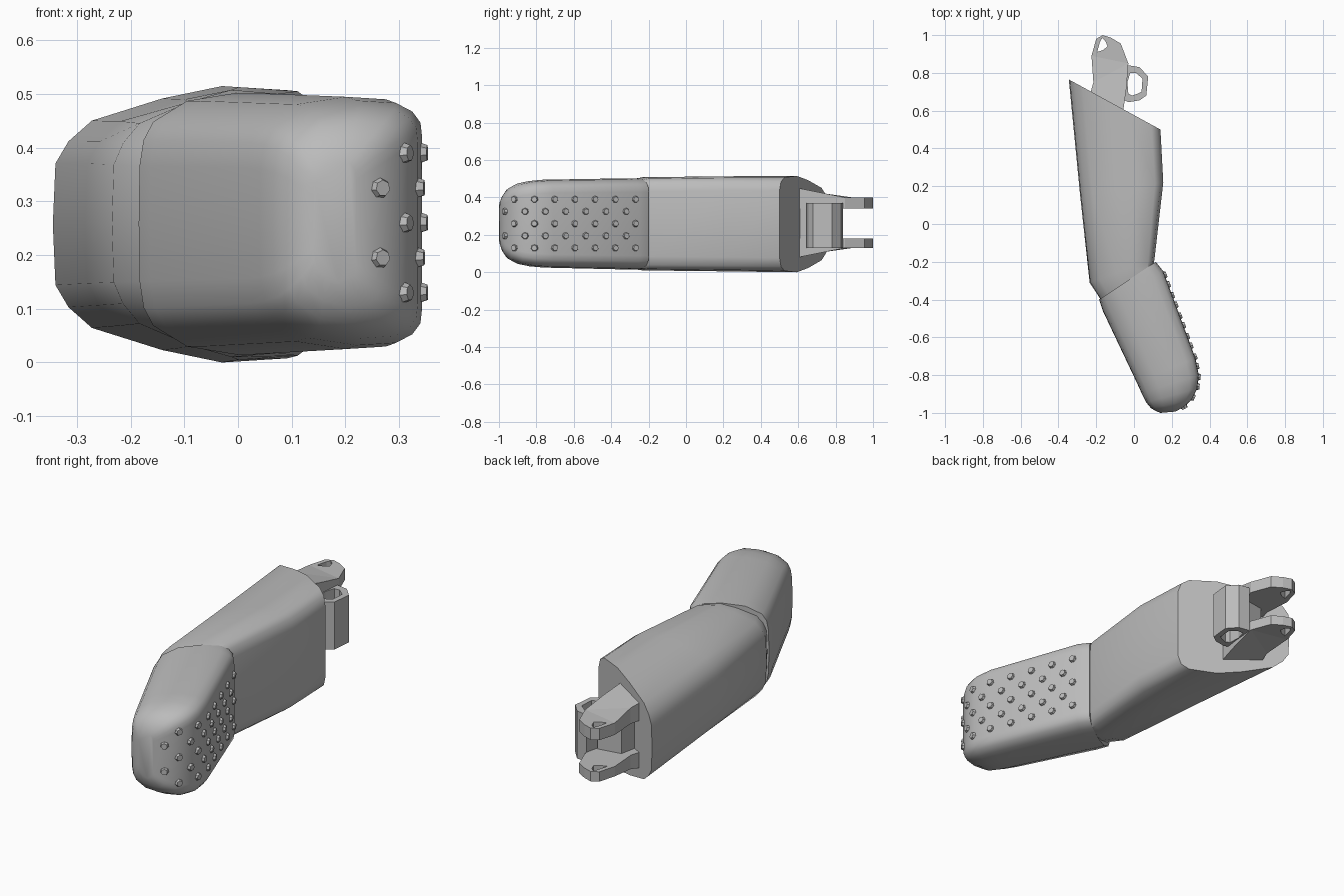
import bpy, bmesh, math
from mathutils import Vector, Matrix

cube = bpy.data.objects.get("Cube")
if cube:
    bpy.data.objects.remove(cube, do_unlink=True)

grey = bpy.data.materials.new("plain grey")
grey.use_nodes = True
colour = (0.5, 0.5, 0.5, 1)
grey.diffuse_color = colour
grey.node_tree.nodes["Principled BSDF"].inputs["Base Color"].default_value = colour


def finish(name, bm, smooth_angle=0):
    """Turn a bmesh into an object, smooth below the given angle."""
    bmesh.ops.recalc_face_normals(bm, faces=bm.faces)
    if smooth_angle:
        for f in bm.faces:
            f.smooth = True
        for e in bm.edges:
            e.smooth = e.calc_face_angle(0) < math.radians(smooth_angle)
    mesh = bpy.data.meshes.new(name)
    bm.to_mesh(mesh)
    bm.free()
    mesh.materials.append(grey)
    obj = bpy.data.objects.new(name, mesh)
    bpy.context.collection.objects.link(obj)
    return obj


def loft(name, stations, half):
    """Skin a section, mirrored top to bottom, between left and right rails."""
    section = half + [(t, 1 - f) for t, f in reversed(half[1:])]
    bm = bmesh.new()
    rings = []
    for left, right, low, high in stations:
        a, b = Vector(left), Vector(right)
        ring = []
        for t, f in section:
            p = a.lerp(b, t)
            ring.append(bm.verts.new((p.x, p.y, low + (high - low) * f)))
        rings.append(ring)
    n = len(section)
    for r, s in zip(rings, rings[1:]):
        for i in range(n):
            j = (i + 1) % n
            bm.faces.new((r[i], r[j], s[j], s[i]))
    bm.faces.new(rings[0])
    bm.faces.new(rings[-1])
    return finish(name, bm, 38)


def plate(name, outline, bottom, top):
    """Upright prism; bottom and top heights are functions of y."""
    bm = bmesh.new()
    lo = [bm.verts.new((x, y, bottom(y))) for x, y in outline]
    hi = [bm.verts.new((x, y, top(y))) for x, y in outline]
    for i in range(len(lo)):
        j = (i + 1) % len(lo)
        bm.faces.new((lo[i], lo[j], hi[j], hi[i]))
    caps = [bm.faces.new(lo), bm.faces.new(hi)]
    bmesh.ops.triangulate(bm, faces=caps)
    return finish(name, bm)


def frame(name, outer, inner, z0, z1):
    """Upright prism with a hole through it."""
    bm = bmesh.new()
    loops = [[bm.verts.new((x, y, z)) for x, y in pts]
             for pts, z in ((outer, z0), (outer, z1), (inner, z1), (inner, z0))]
    n = len(outer)
    for k in range(4):
        a, b = loops[k], loops[(k + 1) % 4]
        for i in range(n):
            j = (i + 1) % n
            bm.faces.new((a[i], a[j], b[j], b[i]))
    return finish(name, bm)


# Rear shell: rounded on the right, squarer on the left, cut off at a slant
loft("rear_shell", [
    ((-.345, .765), (.14, .50), .0, .515),
    ((-.285, .15), (.155, .22), .005, .513),
    ((-.235, -.31), (.108, -.19), .01, .508),
    ((-.15, -.44), (.10, -.23), .02, .495),
], [(0, .5), (.01, .72), (.06, .80), (.15, .875), (.42, .955), (.65, 1),
    (.90, .985), (.97, .94), (1, .85)])

# Front grip: bends aside and ends in a rounded tip
grip = [
    ((-.185, -.40), (.115, -.20), .015, .502),
    ((-.165, -.46), (.155, -.25), .015, .502),
    ((.015, -.84), (.325, -.71), .025, .495),
    ((.04, -.895), (.343, -.80), .032, .488),
    ((.065, -.945), (.335, -.87), .045, .475),
    ((.09, -.975), (.305, -.93), .07, .45),
    ((.115, -.99), (.265, -.968), .105, .415),
    ((.14, -1.0), (.22, -.993), .15, .375),
]
loft("front_grip", grip,
     [(0, .5), (.005, .72), (.03, .82), (.09, .89), (.3, .97), (.6, 1),
      (.84, .99), (.94, .955), (.99, .91), (1, .85)])

# Studs in five staggered rows along the outer face of the grip
rail = [Vector(s[1]) for s in grip]
bm = bmesh.new()
for row in range(5):
    for col in range(7):
        y = -.27 - col * .108 - (.05 if row % 2 else 0)
        for a, b in zip(rail, rail[1:]):
            if b.y <= y <= a.y:
                p = a.lerp(b, (a.y - y) / (a.y - b.y))
                d = (b - a).normalized()
                out = Vector((-d.y, d.x, 0))
                turn = out.to_track_quat('Z', 'Y').to_matrix().to_4x4()
                spot = Matrix.Translation((p.x, p.y, .13 + row * .065))
                bmesh.ops.create_cone(bm, cap_ends=True, segments=7, radius1=.023,
                                      radius2=.015, depth=.022, matrix=spot @ turn)
                break
finish("grip_studs", bm)

# Rear clip: two flared prongs with pierced tips
arm = [(-.24, .66), (-.215, .75), (-.225, .89), (-.03, .85), (-.04, .72), (-.06, .58)]
tip_outer = [(-.225, .89), (-.2, .98), (-.165, 1), (-.12, .985), (-.07, .955), (-.03, .85)]
tip_inner = [(-.195, .91), (-.18, .965), (-.168, .985), (-.152, .97), (-.14, .94), (-.165, .92)]


def flare(y):
    return max(0, .85 - y) * .2


plate("upper_arm", arm, lambda y: .34, lambda y: .40 + flare(y))
plate("lower_arm", arm, lambda y: .13 - flare(y), lambda y: .18)
frame("upper_prong_tip", tip_outer, tip_inner, .34, .40)
frame("lower_prong_tip", tip_outer, tip_inner, .13, .18)
plate("clip_core", [(-.19, .66), (-.17, .76), (-.05, .78), (-.06, .60)],
      lambda y: .15, lambda y: .36)

# Angular sleeve beside the prongs
frame("clip_sleeve",
      [(-.03, .84), (.03, .83), (.075, .78), (.065, .68), (.03, .655), (-.03, .645),
       (-.06, .66), (-.05, .75)],
      [(-.02, .80), (.01, .80), (.045, .77), (.04, .70), (.02, .69), (-.01, .68),
       (-.03, .69), (-.035, .75)], .13, .37)
